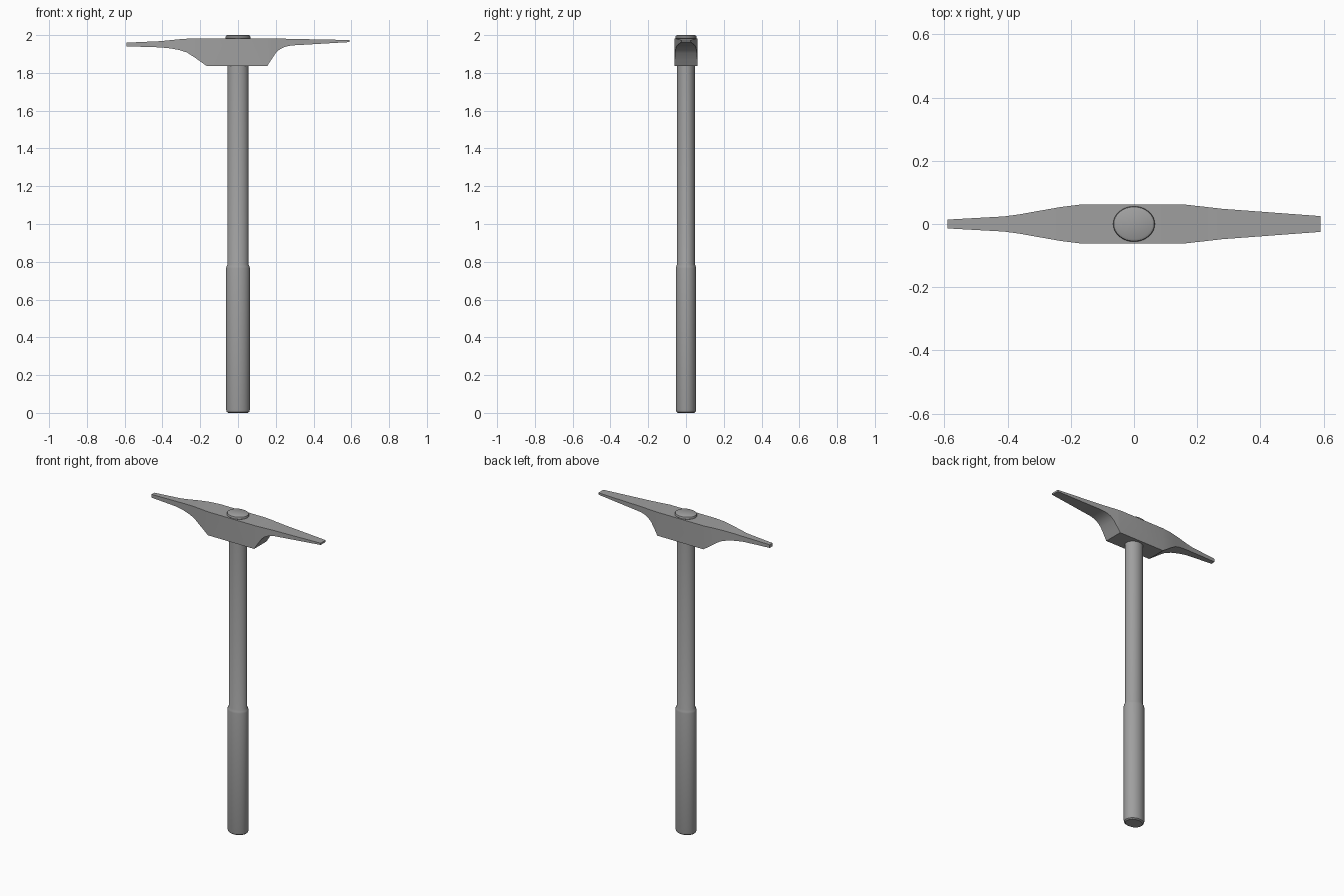
import bpy, bmesh, math

if "Cube" in bpy.data.objects:
    bpy.data.objects.remove(bpy.data.objects["Cube"])

steel = bpy.data.materials.new("plain_grey")
steel.diffuse_color = (0.35, 0.35, 0.35, 1)
steel.use_nodes = True
steel.node_tree.nodes["Principled BSDF"].inputs["Base Color"].default_value = steel.diffuse_color


def finish(name, bm, angle):
    bmesh.ops.recalc_face_normals(bm, faces=bm.faces)
    mesh = bpy.data.meshes.new(name)
    bm.to_mesh(mesh)
    bm.free()
    mesh.materials.append(steel)
    ob = bpy.data.objects.new(name, mesh)
    bpy.context.collection.objects.link(ob)
    bpy.ops.object.select_all(action='DESELECT')
    ob.select_set(True)
    bpy.context.view_layer.objects.active = ob
    bpy.ops.object.shade_smooth_by_angle(angle=math.radians(angle))


def loft(name, rings, angle):
    """Skin a list of point rings and cap both ends."""
    bm = bmesh.new()
    loops = [[bm.verts.new(p) for p in ring] for ring in rings]
    n = len(loops[0])
    for a, b in zip(loops, loops[1:]):
        for i in range(n):
            j = (i + 1) % n
            bm.faces.new((a[i], a[j], b[j], b[i]))
    bm.faces.new(loops[0])
    bm.faces.new(loops[-1])
    finish(name, bm, angle)


def oval(rx, ry, z, n=32):
    return [(rx * math.cos(2 * math.pi * i / n), ry * math.sin(2 * math.pi * i / n), z)
            for i in range(n)]


# Oval handle: thicker grip stepping in to the shaft
loft("handle", [oval(*p) for p in (
    (0.052, 0.043, 0.0), (0.060, 0.051, 0.006), (0.063, 0.054, 0.018),
    (0.063, 0.054, 0.765), (0.061, 0.052, 0.775), (0.055, 0.047, 0.787),
    (0.055, 0.047, 1.97))], 35)

# Flared handle end above the head
loft("handle_cap", [oval(*p) for p in (
    (0.055, 0.047, 1.96), (0.060, 0.050, 1.976), (0.066, 0.056, 1.984),
    (0.066, 0.056, 1.990), (0.064, 0.054, 1.996), (0.057, 0.047, 2.0))], 35)

# Pick head sections: x, half width, bottom z, top z
sections = [
    (-0.59, 0.014, 1.940, 1.960), (-0.50, 0.019, 1.938, 1.964),
    (-0.41, 0.024, 1.935, 1.968), (-0.36, 0.031, 1.930, 1.973),
    (-0.31, 0.040, 1.921, 1.978), (-0.27, 0.047, 1.908, 1.981),
    (-0.23, 0.054, 1.882, 1.983), (-0.165, 0.062, 1.836, 1.983),
    (0.155, 0.062, 1.836, 1.983), (0.175, 0.060, 1.868, 1.982),
    (0.20, 0.057, 1.905, 1.982), (0.22, 0.055, 1.924, 1.981),
    (0.245, 0.052, 1.937, 1.981), (0.28, 0.048, 1.945, 1.980),
    (0.59, 0.025, 1.963, 1.974)]
loft("pick_head", [[(x, -w, b), (x, w, b), (x, w, t), (x, -w, t)]
                   for x, w, b, t in sections], 28)
